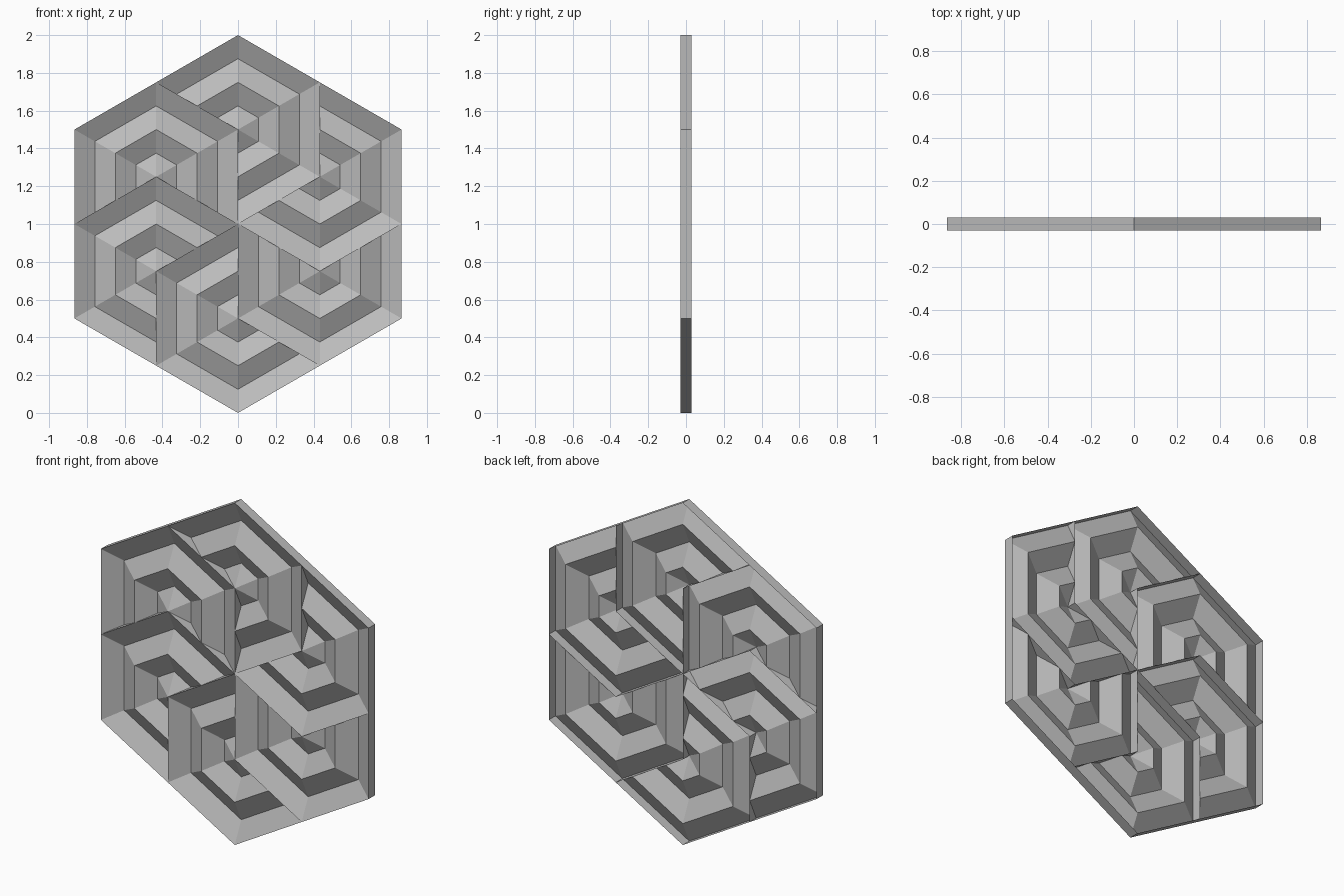
import bpy, bmesh
from math import sin, cos, radians
from mathutils import Vector

if "Cube" in bpy.data.objects:
    bpy.data.objects.remove(bpy.data.objects["Cube"])

R = 0.5                       # tile circumradius; tile centres sit 0.5 from the middle
APO = R * cos(radians(30))
H = 0.03                      # half depth
PROFILE = [(0.5, -H), (0.375, H), (0.25, -H), (0.125, H)]  # folded sheet: radius, y
GREY = bpy.data.materials.new("grey")
GREY.diffuse_color = (0.5, 0.5, 0.5, 1)
GREY.use_nodes = True
GREY.node_tree.nodes["Principled BSDF"].inputs["Base Color"].default_value = GREY.diffuse_color


def polar(angle, r, y=0.0):
    return Vector((r * cos(radians(angle)), y, r * sin(radians(angle))))


def tile_centre(k):
    return polar(90 + 60 * k, R) + Vector((0, 0, 1))


def make_tile(k):
    bm = bmesh.new()
    c = tile_centre(k)

    def ring(r, y):
        return [bm.verts.new(c + polar(90 + 60 * j, r, y)) for j in range(6)]

    # Folded concentric hexagon sheet
    rings = [ring(r, y) for r, y in PROFILE]
    apex = bm.verts.new(c + Vector((0, -H, 0)))
    back = ring(R, H)
    for j in range(6):
        n = (j + 1) % 6
        for a, b in zip(rings, rings[1:]):
            bm.faces.new([a[j], a[n], b[n], b[j]])
        bm.faces.new([rings[-1][j], rings[-1][n], apex])
        # Rim wall
        bm.faces.new([rings[0][n], rings[0][j], back[j], back[n]])
    # Cut away the part covered by the next tile
    nc = tile_centre(k + 1)
    d = c - nc
    normals = []
    for turn in (-30, 30):
        t = radians(turn)
        normals.append(Vector((d.x * cos(t) - d.z * sin(t), 0,
                               d.x * sin(t) + d.z * cos(t))).normalized())
    for nrm in normals:
        bmesh.ops.bisect_plane(bm, geom=bm.verts[:] + bm.edges[:] + bm.faces[:],
                               dist=1e-5, plane_co=nc + nrm * APO, plane_no=nrm)
    covered = [q for q in bm.faces
               if all((q.calc_center_median() - nc).dot(nrm) < APO - 1e-4 for nrm in normals)]
    bmesh.ops.delete(bm, geom=covered, context='FACES')
    me = bpy.data.meshes.new(f"hex_tile_{k + 1}")
    bm.to_mesh(me)
    bm.free()
    me.materials.append(GREY)
    bpy.context.collection.objects.link(bpy.data.objects.new(me.name, me))


# Six tiles, each tucked under its neighbour in a pinwheel
for k in range(6):
    make_tile(k)
